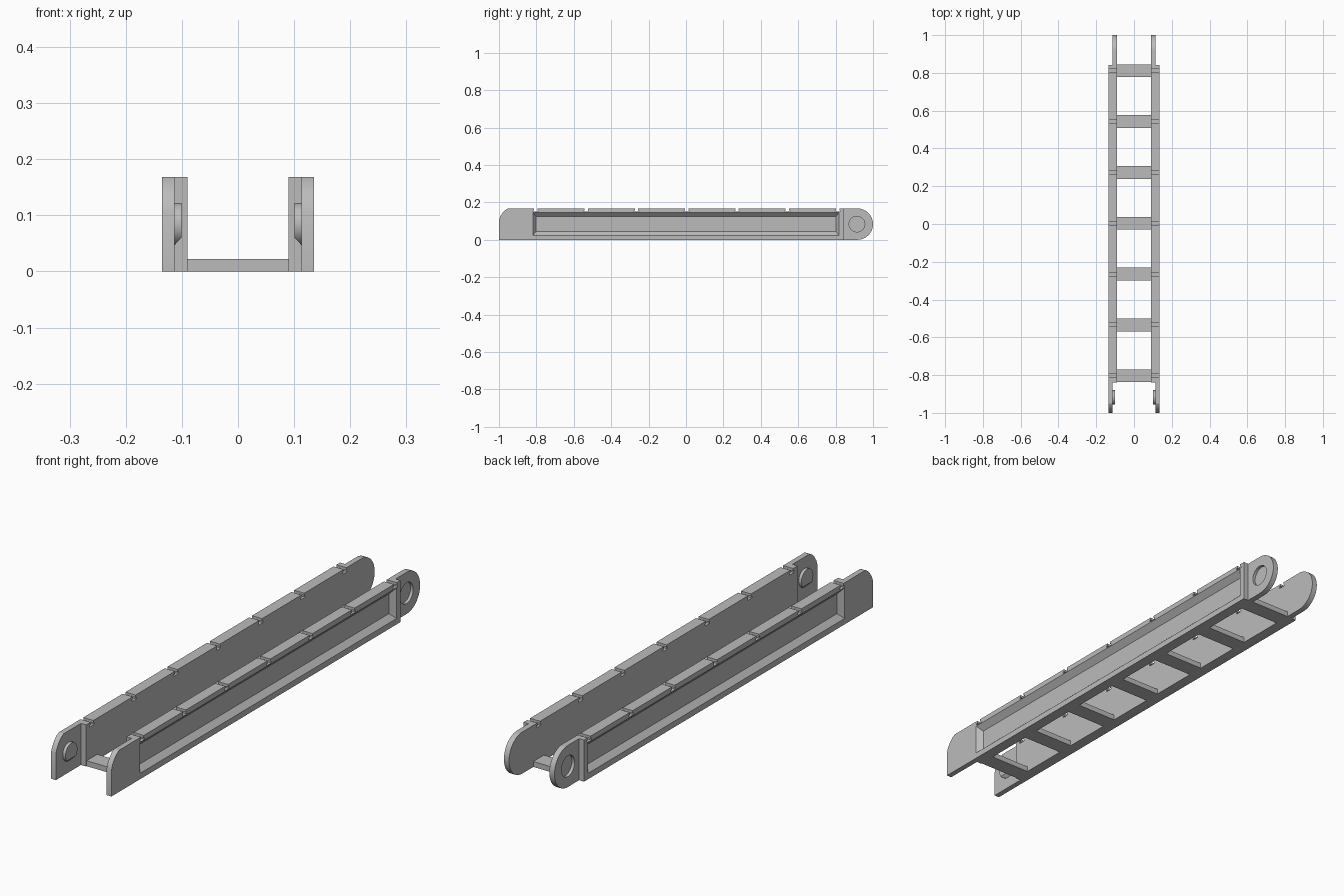
import bpy, bmesh, math
from mathutils import Vector

cube = bpy.data.objects.get("Cube")
if cube:
    bpy.data.objects.remove(cube, do_unlink=True)

grey = bpy.data.materials.new("plain grey")
grey.use_nodes = True
grey.diffuse_color = (0.5, 0.5, 0.5, 1)
grey.node_tree.nodes["Principled BSDF"].inputs["Base Color"].default_value = (0.5, 0.5, 0.5, 1)

INNER, MIDDLE, OUTER = 0.09, 0.113, 0.135   # rail layers in x
TOP = 0.168
PIVOT_Z = TOP / 2
BARS = [0.004 + 0.269 * i for i in range(-3, 4)]


def finish(name, bm):
    bmesh.ops.recalc_face_normals(bm, faces=bm.faces)
    mesh = bpy.data.meshes.new(name)
    bm.to_mesh(mesh)
    bm.free()
    mesh.materials.append(grey)
    obj = bpy.data.objects.new(name, mesh)
    bpy.context.collection.objects.link(obj)
    return obj


def loft(name, x0, profile0, x1, profile1=None):
    """Solid between two (y, z) outlines at x0 and x1."""
    bm = bmesh.new()
    a = [bm.verts.new((x0, y, z)) for y, z in profile0]
    b = [bm.verts.new((x1, y, z)) for y, z in profile1 or profile0]
    bm.faces.new(a)
    bm.faces.new(b)
    for i in range(len(a)):
        j = (i + 1) % len(a)
        bm.faces.new((a[i], a[j], b[j], b[i]))
    return finish(name, bm)


def rect(y0, y1, z0, z1):
    return [(y0, z0), (y1, z0), (y1, z1), (y0, z1)]


def arc(cy, cz, r, start, end, steps):
    angles = [math.radians(start + (end - start) * i / steps) for i in range(steps + 1)]
    return [(cy + r * math.cos(t), cz + r * math.sin(t)) for t in angles]


def cut(obj, cutter):
    cutter.hide_render = True
    mod = obj.modifiers.new("cut", "BOOLEAN")
    mod.operation, mod.solver, mod.object = "DIFFERENCE", "EXACT", cutter
    bpy.context.view_layer.objects.active = obj
    bpy.ops.object.modifier_apply(modifier=mod.name)
    bpy.data.objects.remove(cutter, do_unlink=True)


def smooth(obj):
    bpy.ops.object.select_all(action="DESELECT")
    obj.select_set(True)
    bpy.context.view_layer.objects.active = obj
    bpy.ops.object.shade_smooth_by_angle(angle=math.radians(25))


def mirror(obj):
    obj.modifiers.new("mirror", "MIRROR").use_axis[0] = True


# Inner rail layer, ending in a rounded rear lug
lug = arc(1 - PIVOT_Z, PIVOT_Z, PIVOT_Z, -90, 90, 24)
inner = loft("inner_rail", INNER, [(-0.84, 0)] + lug + [(-0.84, TOP)], MIDDLE)

# Blind pivot socket in the outside of the lug
cut(inner, loft("socket_cutter", MIDDLE - 0.012, arc(0.914, PIVOT_Z, 0.042, 0, 348.75, 31), OUTER))

# Outer rail layer, ending in a front cheek with a rounded-off corner
corner = [(-0.95, TOP), (-0.965, 0.16), (-0.98, 0.145), (-0.993, 0.125), (-1, 0.105)]
outer = loft("outer_rail", MIDDLE, [(-1, 0), (0.843, 0), (0.843, TOP)] + corner, OUTER)

# Long tapered pocket in the outer side
cut(outer, loft("pocket_cutter", MIDDLE - 0.001, rect(-0.8, 0.8, 0.045, 0.123),
                OUTER + 0.001, rect(-0.82, 0.82, 0.023, 0.148)))

# Stepped slots across the rail tops
for rail in (inner, outer):
    for y in BARS:
        slot = [(y - 0.014, 0.15), (y + 0.014, 0.15), (y + 0.014, 0.158), (y + 0.009, 0.158),
                (y + 0.009, 0.18), (y - 0.009, 0.18), (y - 0.009, 0.158), (y - 0.014, 0.158)]
        cut(rail, loft("slot_cutter", 0.08, slot, 0.15))
    smooth(rail)
    mirror(rail)

# Pivot boss inside the front cheek, sloped off at its lower edge
boss = loft("pivot_boss", 0.101, arc(-0.918, PIVOT_Z, 0.038, 0, 348.75, 31), MIDDLE + 0.001)
bm = bmesh.new()
bm.from_mesh(boss.data)
cutting = bmesh.ops.bisect_plane(bm, geom=bm.verts[:] + bm.edges[:] + bm.faces[:], clear_outer=True,
                                 plane_co=(0.101, 0, 0.06), plane_no=Vector((-0.013, 0, -0.012)).normalized())
edges = [e for e in cutting["geom_cut"] if isinstance(e, bmesh.types.BMEdge)]
bmesh.ops.holes_fill(bm, edges=edges)
bmesh.ops.recalc_face_normals(bm, faces=bm.faces)
bm.to_mesh(boss.data)
bm.free()
smooth(boss)
mirror(boss)

# Floor bars joining the two rails
for i, y in enumerate(BARS):
    loft(f"floor_bar_{i + 1}", -INNER, rect(y - 0.034, y + 0.034, 0, 0.022), INNER)
